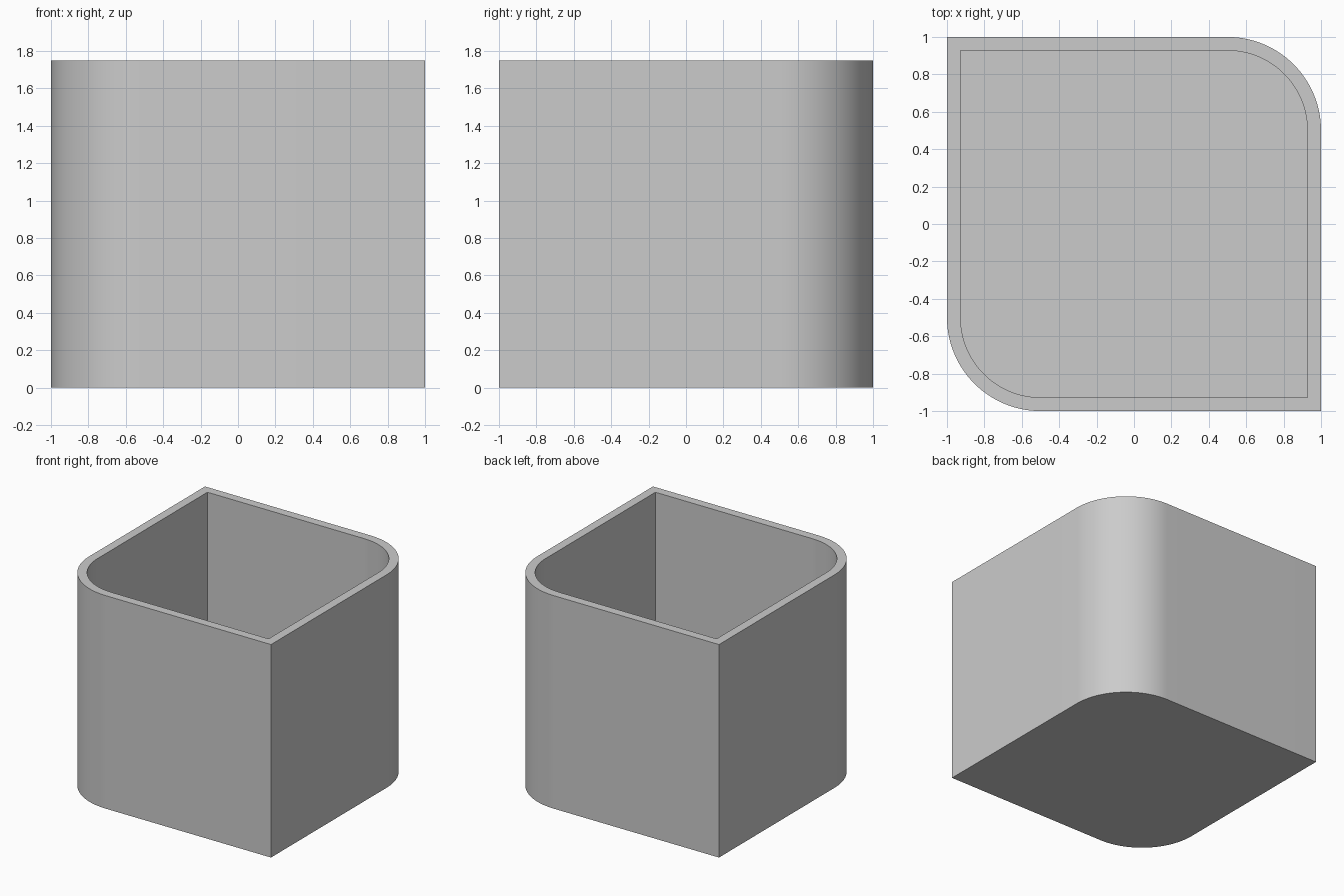
import bpy, bmesh
from math import sin, cos, pi, radians

HEIGHT, HALF, RADIUS = 1.75, 1.0, 0.5
WALL, FLOOR = 0.073, 0.073
STEPS = 32

old = bpy.data.objects.get("Cube")
if old:
    bpy.data.objects.remove(old, do_unlink=True)

grey = bpy.data.materials.new("light_grey")
grey.use_nodes = True
colour = (0.6, 0.6, 0.6, 1)
grey.diffuse_color = colour
grey.node_tree.nodes["Principled BSDF"].inputs["Base Color"].default_value = colour


def outline(inset):
    """Square with two opposite corners rounded, counter-clockwise."""
    h, r, c = HALF - inset, RADIUS - inset, HALF - RADIUS
    half = [(h, -h)]
    for i in range(STEPS + 1):
        a = pi / 2 * i / STEPS
        half.append((c + r * cos(a), c + r * sin(a)))
    return half + [(-x, -y) for x, y in half]


bm = bmesh.new()


def ring(inset, z):
    return [bm.verts.new((x, y, z)) for x, y in outline(inset)]


def bridge(a, b):
    for i in range(len(a)):
        j = (i + 1) % len(a)
        bm.faces.new((a[i], a[j], b[j], b[i]))


# Underside, outer wall, rim, inner wall and floor
rings = [ring(0, 0), ring(0, HEIGHT), ring(WALL, HEIGHT), ring(WALL, FLOOR)]
for lower, upper in zip(rings, rings[1:]):
    bridge(lower, upper)
bm.faces.new(rings[0][::-1])
bm.faces.new(rings[-1])

mesh = bpy.data.meshes.new("open_box")
bm.to_mesh(mesh)
bm.free()
mesh.materials.append(grey)
box = bpy.data.objects.new("open_box", mesh)
bpy.context.collection.objects.link(box)

# Smooth round corners, crisp edges
bpy.ops.object.select_all(action="DESELECT")
box.select_set(True)
bpy.context.view_layer.objects.active = box
bpy.ops.object.shade_smooth_by_angle(angle=radians(30))
